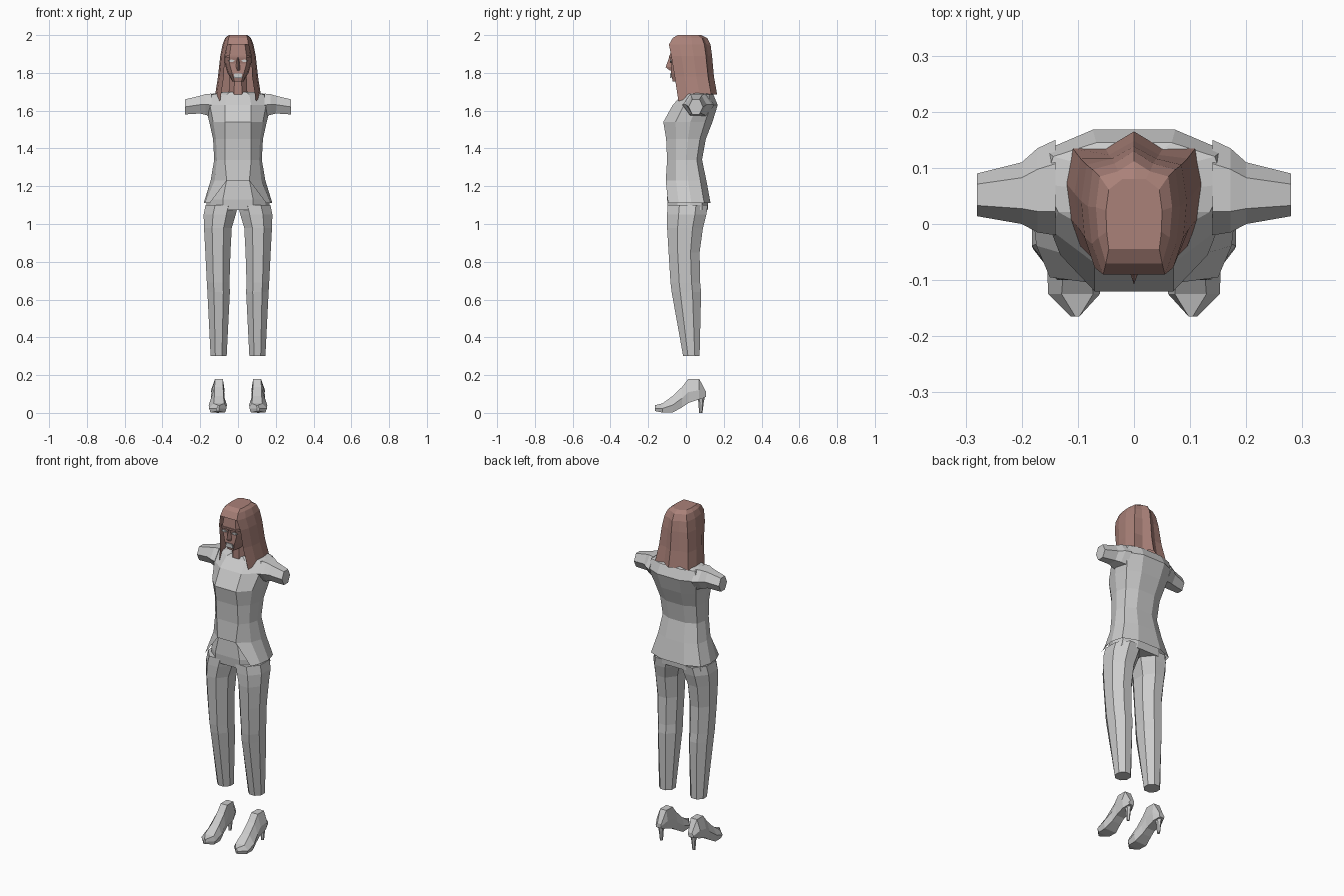
import bpy
import bmesh
from math import cos, sin, pi

cube = bpy.data.objects.get("Cube")
if cube:
    bpy.data.objects.remove(cube)


def material(name, colour):
    m = bpy.data.materials.new(name)
    m.use_nodes = True
    m.diffuse_color = (*colour, 1)
    m.node_tree.nodes["Principled BSDF"].inputs["Base Color"].default_value = (*colour, 1)
    return m


GREY = material("cloth_grey", (0.6, 0.6, 0.6))
BROWN = material("hair_brown", (0.4, 0.22, 0.19))


def loft(name, rings, mat, top=True, bottom=True, open_from=99):
    """Skin a list of rings; the front column is left out after ring open_from."""
    bm = bmesh.new()
    rows = [[bm.verts.new(p) for p in ring] for ring in rings]
    n = len(rows[0])
    for i, (a, b) in enumerate(zip(rows, rows[1:])):
        for j in range(n - (i >= open_from)):
            k = (j + 1) % n
            bm.faces.new((a[j], a[k], b[k], b[j]))
    if top:
        bm.faces.new(rows[0])
    if bottom:
        bm.faces.new(rows[-1])
    bmesh.ops.recalc_face_normals(bm, faces=bm.faces)
    mesh = bpy.data.meshes.new(name)
    bm.to_mesh(mesh)
    bm.free()
    mesh.materials.append(mat)
    obj = bpy.data.objects.new(name, mesh)
    bpy.context.collection.objects.link(obj)
    return obj


def body_ring(z, front_x, front, width, back, ridge=1.0, drop=0.0):
    """Symmetric cross-section; drop lowers the front edge."""
    def y(t):
        return front + t * (back - front)
    half = [(front_x, front, z - drop),
            ((front_x + 3 * width) / 4, y(.25), z - drop / 2),
            (width, y(.55), z), (.9 * width, y(.85), z), (.42 * width, y(ridge), z)]
    return half + [(0, back, z)] + [(-px, py, pz) for px, py, pz in reversed(half)]


def oval(cx, cy, z, rx, ry, n=8):
    turn = pi / n
    s = 1 / cos(turn)
    return [(cx + s * rx * cos(2 * pi * i / n + turn), cy + s * ry * sin(2 * pi * i / n + turn), z)
            for i in range(n)]


# Jacket: fitted body whose skirt opens at the front below the button
jacket = [(1.70, .04, -.01, .08, .12), (1.685, .06, -.02, .16, .145),
          (1.63, .07, -.07, .175, .168), (1.54, .07, -.12, .152, .14),
          (1.45, .07, -.105, .132, .105), (1.34, .07, -.1, .126, .085),
          (1.23, .06, -.107, .145, .108), (1.11, .15, -.095, .182, .13)]
loft("jacket", [body_ring(*r) for r in jacket], GREY, bottom=False, open_from=6)

# Trousers: hips, then two tapering legs
hips = [(1.235, .06, -.095, .12, .09), (1.13, .08, -.1, .163, .118), (1.075, .08, -.095, .172, .115)]
loft("trouser_hips", [body_ring(*r) for r in hips], GREY)

# Leg rows: inner x, outer x, front y, back y, height
legs = [(.0, .172, -.097, .115, 1.1), (.012, .182, -.1, .108, 1.05), (.033, .18, -.1, .09, .98),
        (.04, .173, -.092, .072, .85), (.045, .165, -.082, .075, .69),
        (.043, .162, -.076, .08, .64), (.06, .145, -.015, .072, .3)]
# Sleeve rows: x, centre y, centre z, half depth, half height
sleeves = [(.14, .065, 1.63, .085, .06), (.172, .06, 1.633, .075, .055),
           (.2, .055, 1.632, .055, .047), (.28, .052, 1.62, .038, .04)]
# Shoe rows: y, bottom half width, top half width, bottom z, top z
shoes = [(-.165, .006, .005, .01, .04), (-.125, .046, .04, .002, .05), (-.07, .048, .034, .002, .09),
         (-.02, .036, .032, .03, .138), (.012, .034, .03, .052, .18),
         (.07, .036, .029, .072, .18), (.107, .018, .018, .085, .11)]

for side, s in (("left", 1), ("right", -1)):
    loft(side + "_trouser_leg",
         [oval(s * (a + b) / 2, (f + k) / 2, z, (b - a) / 2, (k - f) / 2) for a, b, f, k, z in legs], GREY)
    loft(side + "_sleeve",
         [[(s * x, cy + ry * cos(i * pi / 3), cz + rz * sin(i * pi / 3) / sin(pi / 3)) for i in range(6)]
          for x, cy, cz, ry, rz in sleeves], GREY)
    rings = []
    for y, wb, wt, zb, zt in shoes:
        mid = zb + .45 * (zt - zb)
        rings.append([(s * (.107 + dx), y, z) for dx, z in
                      ((-wb * .8, zb), (wb * .8, zb), (wb, mid), (wt * .7 - .006, zt),
                       (-wt * .7 - .006, zt), (-wb, mid))])
    loft(side + "_shoe", rings, GREY)
    loft(side + "_heel", [oval(s * .107, .078, .1, .02, .022, 6), oval(s * .107, .08, .055, .011, .012, 6),
                          oval(s * .107, .078, 0, .007, .008, 6)], GREY)

# Head, neck and nose
face = [(1.965, .035, -.075, .06, .08), (1.89, .045, -.085, .072, .09),
        (1.85, .045, -.076, .07, .09), (1.8, .032, -.08, .056, .08), (1.755, .018, -.07, .028, .03)]
loft("face", [body_ring(*r) for r in face], BROWN)
loft("neck", [oval(0, .03, 1.8, .045, .05), oval(0, .04, 1.68, .05, .06)], BROWN)
loft("nose", [[(-w, -.07, z), (0, tip, z), (w, -.07, z)]
              for w, tip, z in ((.008, -.088, 1.885), (.013, -.108, 1.83), (.014, -.085, 1.812))], BROWN)
loft("brow", [[(x, y, z) for x, y in ((-.062, -.07), (-.045, -.09), (.045, -.09), (.062, -.07))]
              for z in (1.892, 1.882)], BROWN)


# Eyes and mouth as thin plates
def plate(name, cx, y, z, w, h):
    loft(name, [[(cx - w, yy, z), (cx, yy, z - h), (cx + w, yy, z), (cx, yy, z + h)] if h < .01 else
                [(cx - w, yy, z - h), (cx + w, yy, z - h), (cx + w * .8, yy, z + h), (cx - w * .8, yy, z + h)]
                for yy in (y, y + .008)], GREY)


plate("left_eye", .034, -.085, 1.864, .019, .008)
plate("right_eye", -.034, -.085, 1.864, .019, .008)
plate("mouth", 0, -.084, 1.785, .024, .012)

# Long hair: closed crown, parted around the face, with longer front strands
hair = [(2.0, .045, -.045, .05, .08), (1.985, .05, -.07, .068, .112, .9),
        (1.95, .055, -.09, .082, .13, .9), (1.89, .07, -.078, .094, .138, .9),
        (1.78, .075, -.06, .106, .148, .88), (1.685, .095, -.04, .121, .165, .85, .035)]
loft("hair", [body_ring(*r) for r in hair], BROWN, bottom=False, open_from=2)
